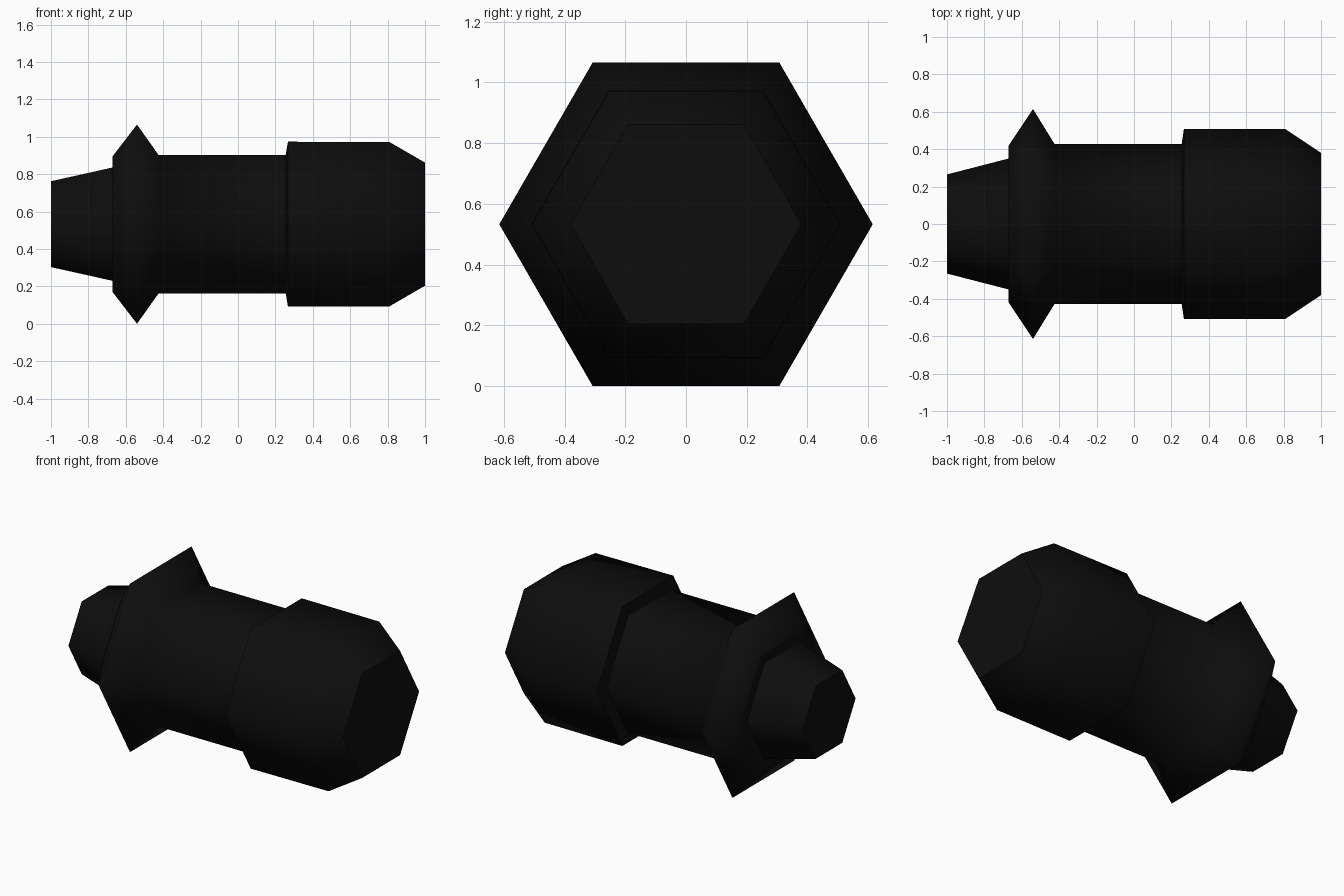
import bpy, bmesh, math
from mathutils import Vector

cube = bpy.data.objects.get("Cube")
if cube:
    bpy.data.objects.remove(cube)

SIDES = 6
CENTRE_Z = 0.615 * math.cos(math.pi / SIDES)   # rests on a flat of the flange

black = bpy.data.materials.new("matte black")
black.use_nodes = True
colour = (0.004, 0.004, 0.004, 1)
black.diffuse_color = colour
black.node_tree.nodes["Principled BSDF"].inputs["Base Color"].default_value = colour


def hex_part(name, profile, cap_start=False, cap_end=False):
    """Sweep (x, radius) stations round the x axis as a smooth-shaded hexagonal shell."""
    bm = bmesh.new()
    rings = []
    for x, r in profile:
        angles = [2 * math.pi * i / SIDES for i in range(SIDES)]
        rings.append([bm.verts.new((x, r * math.cos(a), CENTRE_Z + r * math.sin(a)))
                      for a in angles])
    for a, b in zip(rings, rings[1:]):
        for i in range(SIDES):
            j = (i + 1) % SIDES
            bm.faces.new((a[i], a[j], b[j], b[i]))
    if cap_start:
        bm.faces.new(rings[0][::-1])
    if cap_end:
        bm.faces.new(rings[-1])
    bm.normal_update()
    # Outward direction follows from the first side face
    side = bm.faces[:][-1 if cap_end else 0]
    out = side.calc_center_median() - Vector((0, 0, CENTRE_Z))
    if side.normal.dot(out) < 0:
        bmesh.ops.reverse_faces(bm, faces=bm.faces[:])
    # Sides are smooth; faces square to the axis stay flat with sharp rims
    bm.normal_update()
    for f in bm.faces:
        f.smooth = abs(f.normal.x) < 0.97
        if not f.smooth:
            for e in f.edges:
                e.smooth = False
    mesh = bpy.data.meshes.new(name)
    bm.to_mesh(mesh)
    bm.free()
    mesh.materials.append(black)
    obj = bpy.data.objects.new(name, mesh)
    bpy.context.collection.objects.link(obj)
    return obj


# Tapered tip at the right end
hex_part("tapered_tip", [(-1, 0.265), (-0.67, 0.35)], cap_start=True)

# Pointed flange, with the flat step where the tip enters, running into the barrel
hex_part("flange_and_barrel", [(-0.67, 0.35), (-0.67, 0.42), (-0.54, 0.615),
                               (-0.425, 0.428), (0.255, 0.428)])

# Wider head with a chamfered end
hex_part("chamfered_head", [(0.255, 0.428), (0.267, 0.509), (0.81, 0.507), (1, 0.38)],
         cap_end=True)
